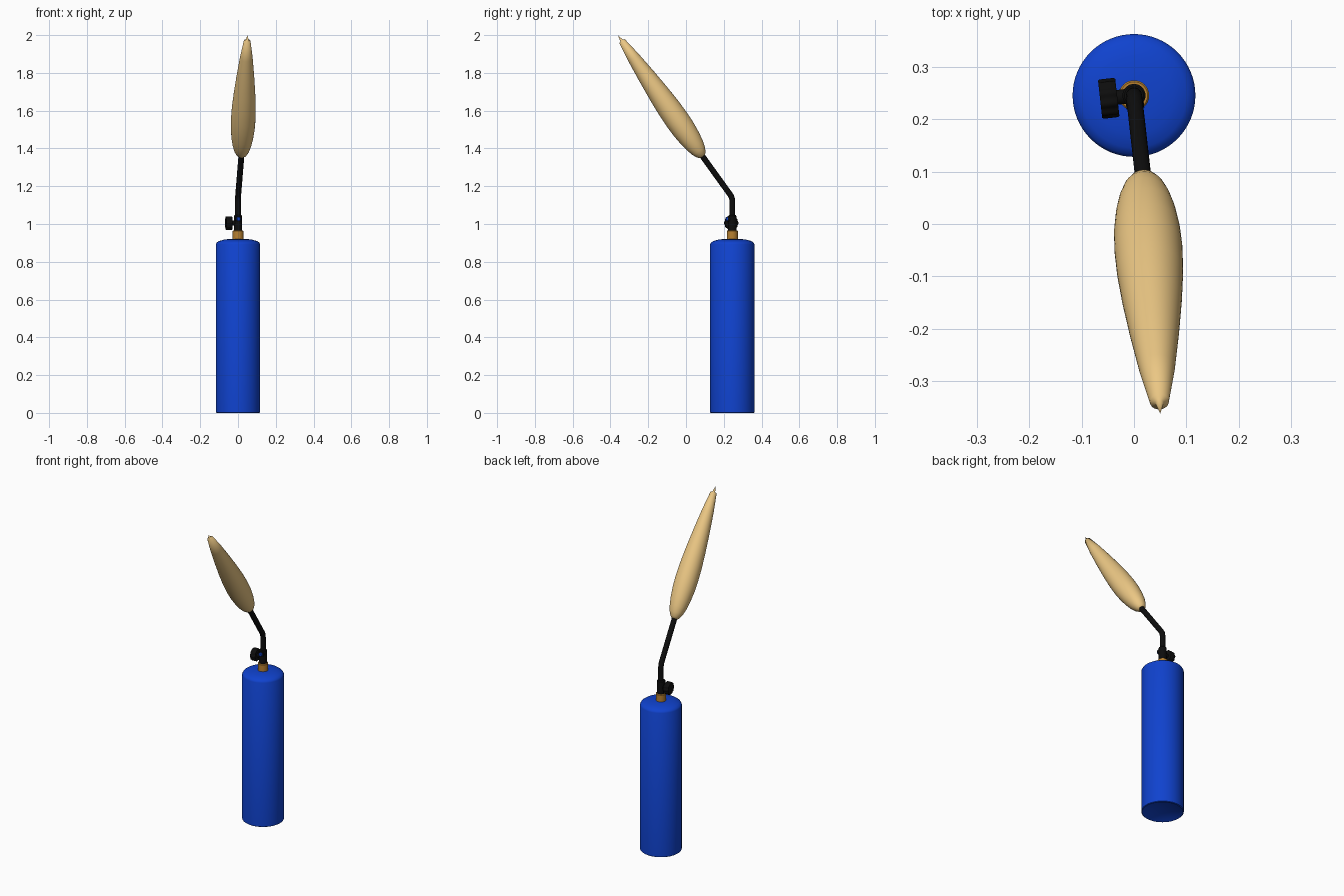
import bpy, bmesh, math
from mathutils import Vector, Matrix

if "Cube" in bpy.data.objects:
    bpy.data.objects.remove(bpy.data.objects["Cube"])


def material(name, color):
    m = bpy.data.materials.new(name)
    m.diffuse_color = color
    m.use_nodes = True
    m.node_tree.nodes["Principled BSDF"].inputs["Base Color"].default_value = m.diffuse_color
    return m


BLUE = material("blue paint", (0.005, 0.055, 0.62, 1))
BRASS = material("brass", (0.48, 0.22, 0.03, 1))
BLACK = material("black plastic", (0.004, 0.004, 0.004, 1))
FLAME = material("flame", (0.83, 0.57, 0.23, 0.9))


def finish(bm, name, mat, angle=35):
    bmesh.ops.recalc_face_normals(bm, faces=bm.faces)
    me = bpy.data.meshes.new(name)
    bm.to_mesh(me)
    bm.free()
    ob = bpy.data.objects.new(name, me)
    bpy.context.collection.objects.link(ob)
    me.materials.append(mat)
    bpy.context.view_layer.objects.active = ob
    ob.select_set(True)
    bpy.ops.object.shade_smooth_by_angle(angle=math.radians(angle))
    ob.select_set(False)
    return ob


def lathe(name, profile, mat, base, axis=(0, 0, 1), sides=32, ripple=0, lobes=1, angle=35):
    """Revolve (radius, height) points about an axis; ripple scallops the outline."""
    bm = bmesh.new()
    rot = Vector(axis).to_track_quat('Z', 'Y').to_matrix().to_4x4()
    mat4 = Matrix.Translation(base) @ rot
    rings = []
    for r, h in profile:
        if r == 0:
            rings.append([bm.verts.new(mat4 @ Vector((0, 0, h)))])
            continue
        ring = []
        for i in range(sides):
            a = 2 * math.pi * i / sides
            q = r * (1 + ripple * math.cos(lobes * a))
            ring.append(bm.verts.new(mat4 @ Vector((q * math.cos(a), q * math.sin(a), h))))
        rings.append(ring)
    for a, b in zip(rings, rings[1:]):
        for i in range(sides):
            j = (i + 1) % sides
            loop = [a[i % len(a)], a[j % len(a)], b[j % len(b)], b[i % len(b)]]
            bm.faces.new(list(dict.fromkeys(loop)))
    return finish(bm, name, mat, angle)


CY = 0.245                                   # y of the cylinder axis
yaw = math.radians(6.4)                      # slight turn of the torch head
forward = Vector((math.sin(yaw), -math.cos(yaw), 0))
side = Vector((-math.cos(yaw), -math.sin(yaw), 0))

# Gas cylinder with rounded shoulder and slightly hollow bottom
lathe("gas_cylinder", [(0, 0.022), (0.06, 0.016), (0.1, 0.005), (0.113, 0), (0.117, 0.003),
                       (0.117, 0.893), (0.112, 0.902), (0.1, 0.91), (0.075, 0.917),
                       (0.045, 0.921), (0, 0.922)], BLUE, (0, CY, 0), sides=64, angle=50)

# Brass collar
lathe("brass_collar", [(0, 0.915), (0.029, 0.915), (0.029, 0.963), (0.026, 0.966), (0, 0.966)],
      BRASS, (0, CY, 0))

# Valve body
lathe("valve_body", [(0, 0.96), (0.022, 0.96), (0.022, 1.042), (0.018, 1.047), (0, 1.047)],
      BLACK, (0, CY, 0))

# Side knob on its stem
valve = Vector((0, CY, 1.005))
lathe("knob_stem", [(0, 0), (0.014, 0), (0.014, 0.04), (0, 0.04)], BLACK, valve, side, sides=20)
lathe("control_knob", [(0, 0.032), (0.034, 0.032), (0.036, 0.035), (0.036, 0.062),
                       (0.034, 0.065), (0, 0.065)], BLACK, valve, side,
      sides=64, ripple=0.045, lobes=10, angle=40)

# Igniter housing and blue button on the front
button = Vector((0, CY, 1.026))
lathe("button_housing", [(0, 0), (0.017, 0), (0.017, 0.025), (0, 0.025)], BLACK, button, forward)
lathe("igniter_button", [(0, 0.02), (0.011, 0.02), (0.011, 0.032), (0.008, 0.035), (0, 0.035)],
      BLUE, button, forward)

# Bent burner tube
bend = Vector((0, CY, 1.14))
start = Vector((0.018, 0.085, 1.362))
tip = Vector((0.05, -0.361, 2.0))
aim = (start - bend).normalized()
curve = bpy.data.curves.new("burner_tube", 'CURVE')
curve.dimensions = '3D'
curve.bevel_depth = 0.0155
curve.bevel_resolution = 5
curve.use_fill_caps = True
path = [Vector((0, CY, 1.03)), bend - Vector((0, 0, 0.02))]
for t in (0.25, 0.5, 0.75):
    path.append((1 - t) ** 2 * path[1] + 2 * t * (1 - t) * bend + t * t * (bend + aim * 0.02))
path += [bend + aim * 0.02, start + aim * 0.02]
sp = curve.splines.new('POLY')
sp.points.add(len(path) - 1)
for p, co in zip(sp.points, path):
    p.co = (*co, 1)
tube = bpy.data.objects.new("burner_tube", curve)
bpy.context.collection.objects.link(tube)
curve.materials.append(BLACK)

# Teardrop flame
length = (tip - start).length
shape = [(0, -0.01), (0.014, -0.006), (0.027, 0.006), (0.039, 0.03), (0.049, 0.065),
         (0.057, 0.11), (0.063, 0.17), (0.065, 0.23), (0.063, 0.31), (0.057, 0.4),
         (0.047, 0.51), (0.034, 0.63), (0.018, 0.74), (0.008, 0.93 * length + 0.02), (0, length)]
shape = [(r, h) for r, h in shape if h < 0.76] + [(0, length)]
lathe("flame", shape, FLAME, start, tip - start, sides=48, angle=80)
